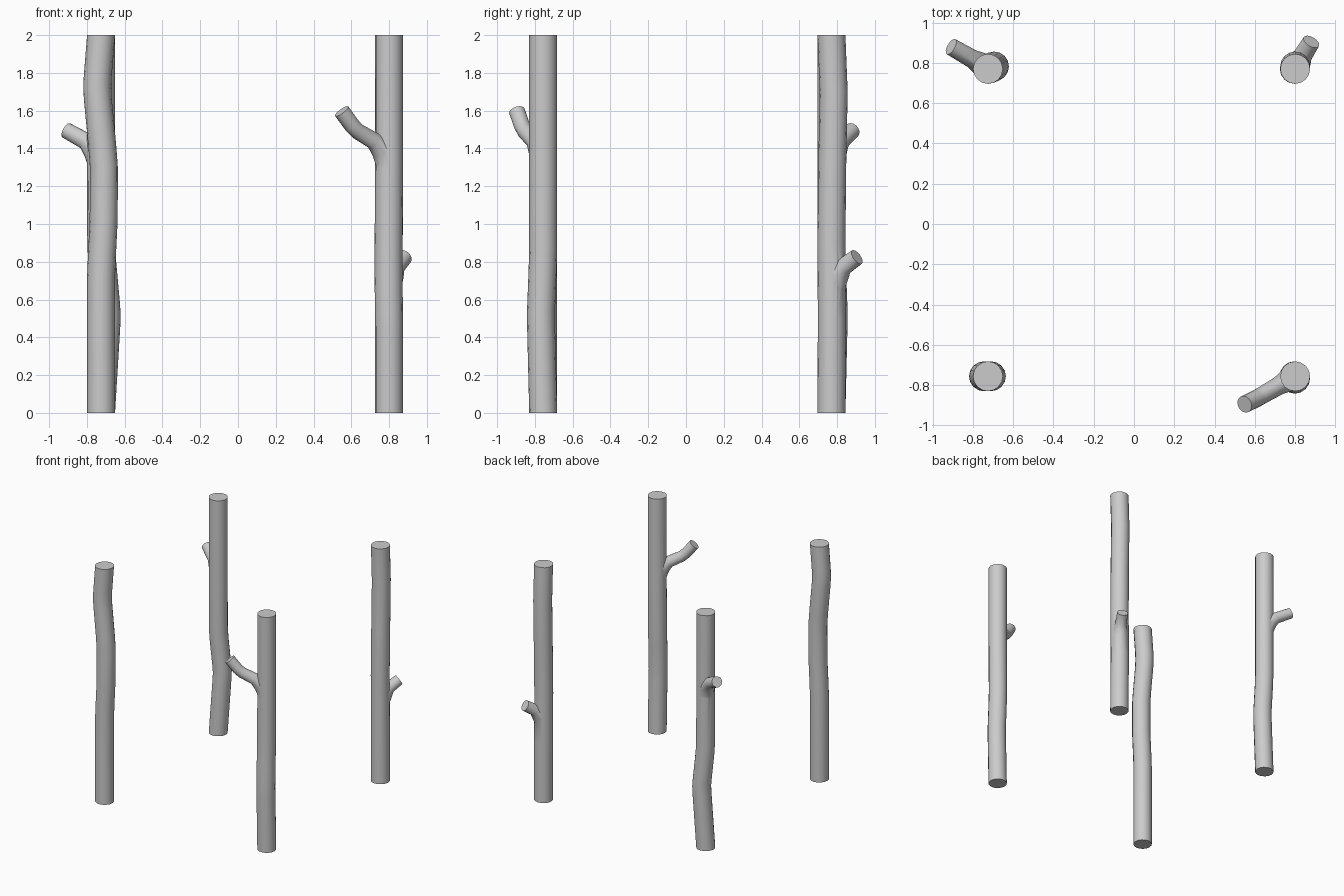
import bpy, bmesh, math
from mathutils import Vector

if "Cube" in bpy.data.objects:
    bpy.data.objects.remove(bpy.data.objects["Cube"])

R = 0.074
SIDES = 16


def tube(name, pts, upright=False):
    """Capped tube through (x, y, z, radius) points."""
    bm = bmesh.new()
    rings = []
    pos = [Vector(p[:3]) for p in pts]
    for i, p in enumerate(pts):
        d = pos[min(i + 1, len(pts) - 1)] - pos[max(i - 1, 0)]
        if upright:
            u, v = Vector((1, 0, 0)), Vector((0, 1, 0))
        else:
            # the branches only bend in a vertical plane, so this frame never twists
            d.normalize()
            u = Vector((0, 0, 1)).cross(d).normalized()
            v = d.cross(u)
        ring = []
        for k in range(SIDES):
            a = 2 * math.pi * k / SIDES
            ring.append(bm.verts.new(pos[i] + p[3] * (math.cos(a) * u + math.sin(a) * v)))
        rings.append(ring)
    for a, b in zip(rings, rings[1:]):
        for k in range(SIDES):
            j = (k + 1) % SIDES
            bm.faces.new((a[k], a[j], b[j], b[k]))
    bm.faces.new(rings[0][::-1])
    bm.faces.new(rings[-1])
    bmesh.ops.recalc_face_normals(bm, faces=bm.faces)
    me = bpy.data.meshes.new(name)
    bm.to_mesh(me)
    bm.free()
    ob = bpy.data.objects.new(name, me)
    bpy.context.collection.objects.link(ob)
    return ob


def post(name, x, y, bends, branch=None):
    """Log post: bends are (dx, dy, z); branch is a list of tube points."""
    path = [(0, 0, 0)] + bends + [(0, 0, 2)]
    ob = tube(name, [(x + a, y + b, z, R) for a, b, z in path], True)
    bpy.ops.object.select_all(action='DESELECT')
    ob.select_set(True)
    bpy.context.view_layer.objects.active = ob
    if branch:
        stub = tube(name + "_branch", branch)
        m = ob.modifiers.new("union", 'BOOLEAN')
        m.operation = 'UNION'
        m.solver = 'EXACT'
        m.object = stub
        bpy.ops.object.modifier_apply(modifier=m.name)
        bpy.data.objects.remove(stub)
    bpy.ops.object.shade_smooth_by_angle(angle=math.radians(35))


# front left: two opposing bends, no branch
post("front_left_post", -0.725, -0.756,
     [(0, 0, 0.72), (0.005, 0, 0.84), (0.014, 0, 1.02), (0.015, 0, 1.3),
      (0.006, 0, 1.42), (-0.017, 0, 1.66), (-0.02, 0, 1.73), (-0.017, 0, 1.79)])

# front right: long two-part branch
post("front_right_post", 0.80, -0.756,
     [(0, -0.011, 0.45), (-0.001, -0.012, 0.53), (-0.003, -0.004, 0.74),
      (-0.003, 0, 0.86), (0, 0, 1.3)],
     [(0.795, -0.759, 1.29, 0.055), (0.765, -0.776, 1.385, 0.058),
      (0.72, -0.802, 1.44, 0.046), (0.635, -0.851, 1.49, 0.043),
      (0.605, -0.868, 1.52, 0.043), (0.549, -0.895, 1.597, 0.043)])

# back right: nearly straight, short low stub
post("back_right_post", 0.80, 0.77,
     [(-0.002, 0.002, 0.5), (-0.002, 0, 0.9), (0, 0.004, 1.3), (0, 0.012, 1.7)],
     [(0.802, 0.774, 0.63, 0.055), (0.818, 0.802, 0.725, 0.06),
      (0.838, 0.836, 0.775, 0.047), (0.88, 0.905, 0.825, 0.044)])

# back left: low bend, high stub
post("back_left_post", -0.725, 0.77,
     [(0.028, 0.011, 0.46), (0.03, 0.012, 0.52), (0.026, 0.01, 0.58),
      (0.006, 0.002, 0.8), (0.001, 0, 0.9), (0, 0, 1.3)],
     [(-0.729, 0.777, 1.28, 0.055), (-0.76, 0.795, 1.385, 0.058),
      (-0.805, 0.821, 1.438, 0.046), (-0.908, 0.88, 1.495, 0.043)])
